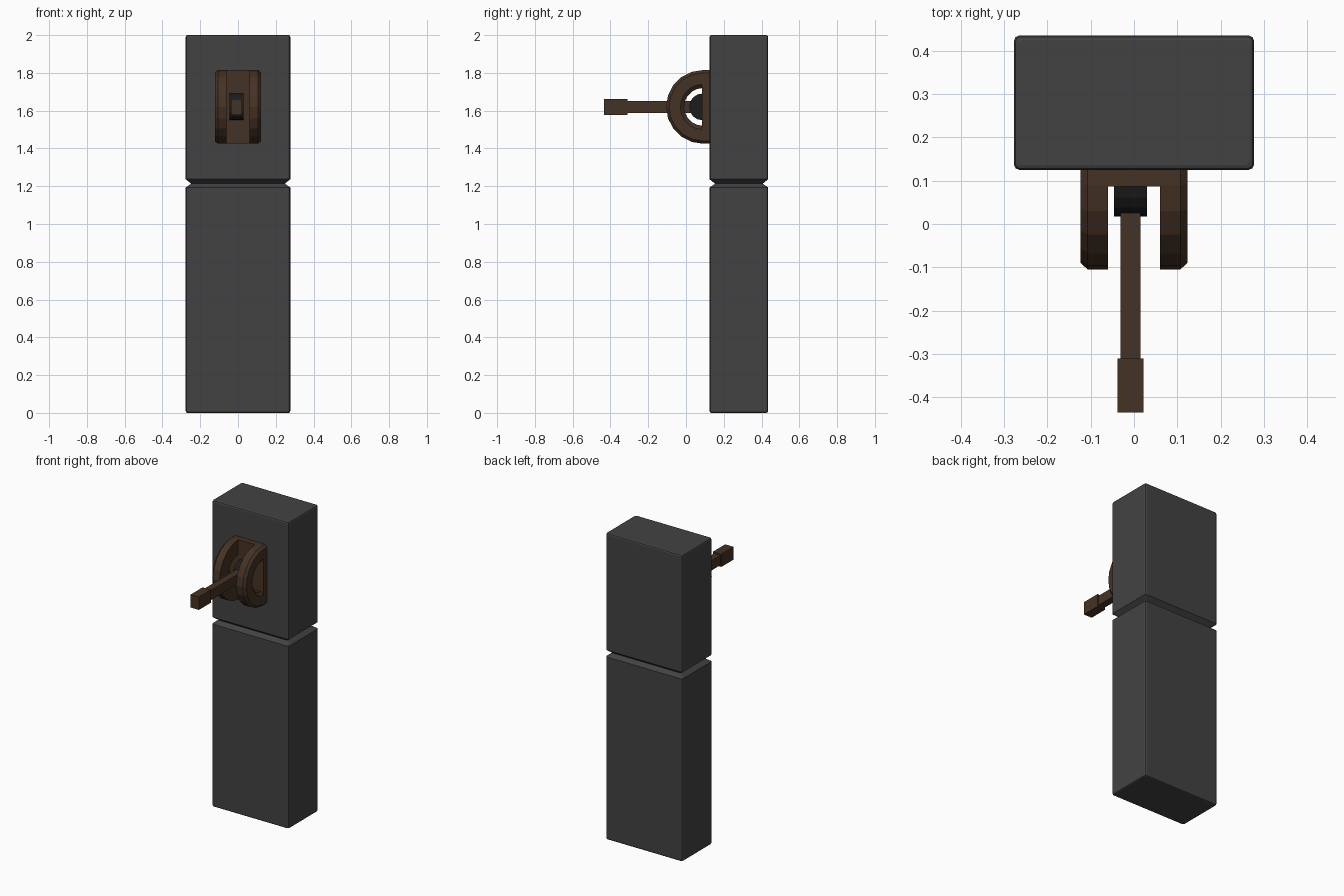
import bpy, bmesh, math

if "Cube" in bpy.data.objects:
    bpy.data.objects.remove(bpy.data.objects["Cube"])


def material(name, rgb):
    m = bpy.data.materials.new(name)
    m.diffuse_color = (*rgb, 1)
    m.use_nodes = True
    m.node_tree.nodes["Principled BSDF"].inputs["Base Color"].default_value = m.diffuse_color
    return m


GREY = material("dark_grey", (0.055, 0.055, 0.055))
BROWN = material("brown", (0.06, 0.032, 0.018))
BLACK = material("black", (0.012, 0.012, 0.012))
CY, CZ = 0.09, 1.62          # centre of the pivot rings


def finish(name, bm, mat):
    bmesh.ops.recalc_face_normals(bm, faces=bm.faces)
    me = bpy.data.meshes.new(name)
    bm.to_mesh(me)
    bm.free()
    me.materials.append(mat)
    ob = bpy.data.objects.new(name, me)
    bpy.context.collection.objects.link(ob)
    return ob


def loft(name, loops, mat):
    """Skin matching closed loops of points and cap both ends."""
    bm = bmesh.new()
    rows = [[bm.verts.new(p) for p in loop] for loop in loops]
    n = len(rows[0])
    for a, b in zip(rows, rows[1:]):
        for i in range(n):
            j = (i + 1) % n
            bm.faces.new((a[i], a[j], b[j], b[i]))
    bm.faces.new(rows[0])
    bm.faces.new(rows[-1])
    return finish(name, bm, mat)


def block(name, levels):
    """Upright slab with softened corners; levels are (z, inset)."""
    loops = []
    for z, inset in levels:
        hx, hy, r = 0.277 - inset, 0.155 - inset, 0.012
        loop = []
        for sx, sy, start in ((1, 1, 0), (-1, 1, 90), (-1, -1, 180), (1, -1, 270)):
            for k in range(3):
                a = math.radians(start + 45 * k)
                loop.append((sx * (hx - r) + r * math.cos(a),
                             0.28 + sy * (hy - r) + r * math.sin(a), z))
        loops.append(loop)
    return loft(name, loops, GREY)


def box(name, x, y, z, mat):
    return loft(name, [[(x[0], yy, z[0]), (x[1], yy, z[0]),
                        (x[1], yy, z[1]), (x[0], yy, z[1])] for yy in y], mat)


# Pillar: two slabs meeting at a bevelled groove
block("lower_slab", [(0, 0.01), (0.003, 0.003), (0.01, 0), (1.193, 0), (1.2135, 0.029)])
block("upper_slab", [(1.2135, 0.029), (1.237, 0), (1.99, 0), (1.997, 0.003), (2, 0.01)])

# Chamfered half-ring cheeks either side of the lever
SECTION = [(0.06, 0.10), (0.06, 0.195), (0.107, 0.195),
           (0.123, 0.18), (0.123, 0.12), (0.107, 0.10)]
for side, s in (("left", -1), ("right", 1)):
    loops = [[(s * x, 0.13, CZ + r) for x, r in SECTION]]
    for i in range(11):
        a = math.pi * i / 10
        loops.append([(s * x, CY - r * math.sin(a), CZ + r * math.cos(a))
                      for x, r in SECTION])
    loops.append([(s * x, 0.13, CZ - r) for x, r in SECTION])
    loft(side + "_cheek_ring", loops, BROWN)

# Mounting plate behind the cheeks
box("back_plate", (-0.0605, 0.0605), (0.086, 0.13), (CZ - 0.195, CZ + 0.195), BROWN)
for side, x in (("left", (-0.123, -0.06)), ("right", (0.06, 0.123))):
    box(side + "_plate_bar", x, (0.086, 0.13), (CZ - 0.122, CZ + 0.122), BROWN)

# Half-round pivot
loft("pivot", [[(x, 0.088 - 0.071 * math.sin(math.pi * i / 8),
                 CZ + 0.071 * math.cos(math.pi * i / 8)) for i in range(9)]
               for x in (-0.046, 0.03)], BLACK)

# Lever and its thicker grip
box("lever_arm", (-0.031, 0.015), (-0.315, 0.04), (CZ - 0.033, CZ + 0.031), BROWN)
box("lever_grip", (-0.038, 0.022), (-0.435, -0.31), (CZ - 0.043, CZ + 0.041), BROWN)
